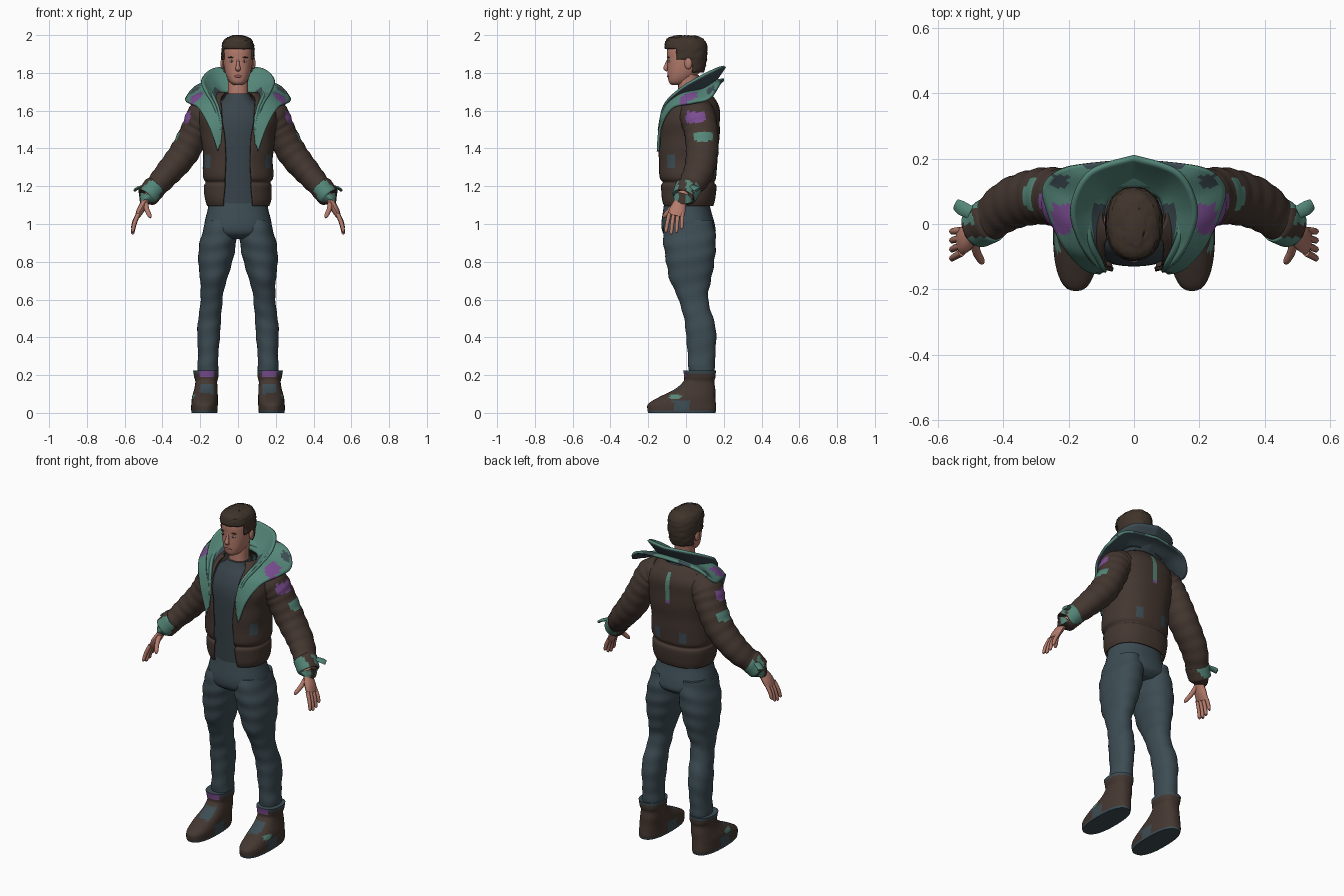
import bpy, bmesh, math, random
from mathutils import Vector

random.seed(4)
if "Cube" in bpy.data.objects:
    bpy.data.objects.remove(bpy.data.objects["Cube"])


def material(name, *rgb):
    m = bpy.data.materials.new(name)
    m.use_nodes = True
    m.diffuse_color = (*rgb, 1)
    m.node_tree.nodes["Principled BSDF"].inputs["Base Color"].default_value = (*rgb, 1)
    return m


TEAL = material("teal", .09, .24, .19)
BROWN = material("brown leather", .058, .038, .03)
SLATE = material("slate cloth", .046, .073, .088)
SHIRT = material("charcoal shirt", .04, .058, .07)
PURPLE = material("purple", .2, .075, .29)
SKIN = material("skin", .46, .2, .15)
HAIR = material("hair brown", .05, .034, .024)
LIPS = material("lips", .33, .11, .1)
WHITE = material("eye white", .5, .45, .42)


def resample(rows, n=6):
    """Smooth curve through the rows."""
    out = []
    for i in range(len(rows) - 1):
        p = [rows[max(i - 1, 0)], rows[i], rows[i + 1], rows[min(i + 2, len(rows) - 1)]]
        for k in range(n):
            t = k / n
            out.append([b + .5 * t * (c - a + t * (2*a - 5*b + 4*c - d + t * (3*b - a - 3*c + d)))
                        for a, b, c, d in zip(*p)])
    return out + [list(rows[-1])]


def finish(name, bm, mats, rule=None, mirror=False, thick=0, offset=0, angle=40):
    """Colour faces by rule, make the object and add modifiers."""
    mesh = bpy.data.meshes.new(name)
    for m in mats:
        mesh.materials.append(m)
    if rule:
        for f in bm.faces:
            f.material_index = rule(f.calc_center_median())
    bm.to_mesh(mesh)
    bm.free()
    ob = bpy.data.objects.new(name, mesh)
    bpy.context.collection.objects.link(ob)
    bpy.ops.object.select_all(action="DESELECT")
    ob.select_set(True)
    bpy.context.view_layer.objects.active = ob
    bpy.ops.object.shade_smooth_by_angle(angle=math.radians(angle))
    if mirror:
        ob.modifiers.new("Mirror", "MIRROR")
    if thick:
        s = ob.modifiers.new("Solidify", "SOLIDIFY")
        s.thickness = thick
        s.material_offset = offset
    return ob


def loft(rings, closed=True, cap=True):
    """Skin a list of point rings."""
    bm = bmesh.new()
    vs = [[bm.verts.new(p) for p in r] for r in rings]
    n = len(vs[0])
    for a, b in zip(vs, vs[1:]):
        for j in range(n if closed else n - 1):
            k = (j + 1) % n
            bm.faces.new((a[j], a[k], b[k], b[j]))
    if cap:
        bm.faces.new(vs[0])
        bm.faces.new(vs[-1])
    bmesh.ops.recalc_face_normals(bm, faces=bm.faces)
    return bm


def column(rows, e=.9, sides=40, ripple=0, freq=70):
    """Upright form; rows are z, centre x, half width, front y, back y, optional front gap."""
    rings = []
    gap = len(rows[0]) > 5
    for z, cx, rx, y0, y1, *w in resample(rows):
        a0 = math.asin((w[0] / rx) ** (1 / e)) if gap else 0
        ring = []
        for j in range(sides):
            t = a0 + (2 * math.pi - 2 * a0) * j / (sides - 1 if gap else sides)
            s, c = math.sin(t), math.cos(t)
            k = 1 + ripple * math.sin(z * freq + 2 * math.sin(t + 1))
            ring.append((cx + k * rx * math.copysign(abs(s) ** e, s),
                         (y0 + y1) / 2 - k * (y1 - y0) / 2 * math.copysign(abs(c) ** e, c), z))
        rings.append(ring)
    return loft(rings, not gap, not gap)


def sweep(rows, sides=12, ripple=0, n=6):
    """Tube; rows are x, y, z, thickness radius, front-to-back radius."""
    rows = resample(rows, n)
    pts = [Vector(r[:3]) for r in rows]
    rings = []
    for i, r in enumerate(rows):
        t = (pts[min(i + 1, len(pts) - 1)] - pts[max(i - 1, 0)]).normalized()
        v = Vector((0, 1, 0))
        v = (v - t * v.dot(t)).normalized()
        u = t.cross(v)
        k = 1 + ripple * math.sin(i * 1.5)
        rings.append([pts[i] + k * (u * r[3] * math.cos(q) + v * r[4] * math.sin(q))
                      for q in (2 * math.pi * j / sides for j in range(sides))])
    return loft(rings)


def blob(name, loc, size, mat, mirror=False):
    bm = bmesh.new()
    bmesh.ops.create_uvsphere(bm, u_segments=16, v_segments=10, radius=1)
    bmesh.ops.scale(bm, vec=size, verts=bm.verts)
    bmesh.ops.translate(bm, vec=loc, verts=bm.verts)
    return finish(name, bm, [mat], mirror=mirror)


def patches(*boxes):
    """Colour rule: index of the first box holding the point (|x|, y, z)."""
    def rule(c):
        p = (abs(c.x), c.y, c.z)
        for index, *b in boxes:
            if all(lo <= v <= hi for v, (lo, hi) in zip(p, b)):
                return index
        return 0
    return rule


ANY = (-9, 9)

# Trousers
finish("trouser_hips", column([(1.15, 0, .15, -.11, .12), (1.08, 0, .16, -.12, .13),
       (1, 0, .178, -.13, .152), (.95, 0, .17, -.12, .155), (.92, 0, .1, -.08, .12)]), [SLATE])
finish("trouser_leg", column([
    (1.02, .1, .07, -.11, .14), (.95, .1, .09, -.122, .155), (.88, .11, .097, -.117, .157),
    (.8, .12, .09, -.105, .15), (.7, .13, .07, -.085, .132), (.64, .137, .06, -.055, .118),
    (.57, .142, .058, -.03, .122), (.5, .15, .06, -.01, .145), (.42, .155, .061, 0, .16),
    (.3, .158, .053, .01, .155), (.24, .16, .056, .012, .152), (.18, .16, .05, .02, .14)],
    ripple=.02), [SLATE], mirror=True)

# Boots, with dark sole, painted arch and coloured tabs
finish("boot", column([
    (0, .178, .068, -.2, .155), (.02, .178, .07, -.205, .16), (.05, .177, .07, -.198, .158),
    (.085, .175, .068, -.14, .155), (.125, .17, .062, -.06, .155), (.165, .168, .058, -.015, .15),
    (.19, .168, .064, -.01, .156), (.225, .17, .068, -.015, .158)], e=.82),
    [BROWN, SLATE, PURPLE, TEAL], patches(
        (1, ANY, ANY, (-1, .012)), (2, (.13, .205), (-.1, .02), (.19, .23)),
        (1, ANY, ANY, (.212, 1)), (3, (.2, 1), (-.09, -.03), (.07, .1)),
        (1, ANY, (-.07, .01), (0, .065)), (1, (.13, .2), (-.1, .0), (.1, .15))), mirror=True)

# Shirt
finish("shirt", column([
    (1.08, 0, .15, -.115, .12), (1.2, 0, .15, -.12, .14), (1.45, 0, .16, -.13, .15),
    (1.55, 0, .16, -.125, .15), (1.62, 0, .13, -.1, .12), (1.66, 0, .08, -.075, .09),
    (1.69, 0, .062, -.056, .07)]), [SHIRT])

# Open jacket body with waistband, back stripe and worn patches
finish("jacket_body", column([
    (1.095, 0, .165, -.125, .145, .078), (1.13, 0, .175, -.135, .155, .076),
    (1.2, 0, .18, -.14, .16, .07), (1.22, 0, .172, -.13, .15, .07),
    (1.25, 0, .186, -.145, .161, .068), (1.35, 0, .185, -.15, .166, .065),
    (1.45, 0, .195, -.15, .176, .07), (1.55, 0, .21, -.145, .18, .085),
    (1.62, 0, .2, -.12, .175, .09), (1.67, 0, .15, -.08, .15, .09),
    (1.7, 0, .1, -.05, .12, .07)], e=.85, sides=70, ripple=.008, freq=45),
    [BROWN, TEAL, SLATE, PURPLE], patches(
        (3, (0, .012), (.1, 1), (1.49, 1.51)), (1, (0, .014), (.1, 1), (1.51, 1.66)),
        (2, (.06, .1), (.1, 1), (1.25, 1.31)), (2, (.14, 1), (-.1, -.06), (1.3, 1.37))),
    thick=.01)

# Sleeves and cuffs
finish("jacket_sleeve", sweep([
    (.12, .05, 1.6, .08, .09), (.18, .06, 1.57, .09, .095), (.225, .08, 1.49, .08, .09),
    (.29, .085, 1.37, .078, .085), (.38, .06, 1.26, .068, .078), (.45, .005, 1.18, .056, .064)],
    sides=36, ripple=.025, n=9), [BROWN, PURPLE, TEAL], patches(
        (1, (.235, 1), (0, .1), (1.535, 1.595)), (2, (.27, 1), (.04, .14), (1.44, 1.485))),
    mirror=True)
finish("sleeve_cuff", sweep([
    (.435, .015, 1.2, .055, .06), (.442, .012, 1.193, .063, .07), (.462, 0, 1.167, .061, .068),
    (.482, -.011, 1.143, .058, .063), (.484, -.012, 1.141, .04, .045)], sides=32),
    [BROWN, TEAL], patches((1, ANY, (-1, -.04), ANY), (1, (.49, 1), (.0, .03), ANY),
                           (1, ANY, (.045, 1), ANY)), mirror=True)
finish("cuff_strap", sweep([(.5, .035, 1.2, .008, .02), (.53, .05, 1.19, .008, .022),
       (.545, .06, 1.18, .008, .018)], sides=8), [TEAL], mirror=True)


# Two-layer collar: rows pair the inner edge point with the outer edge point
def collar(name, rows, rule, bulge):
    rings = []
    for r in resample(rows, 9):
        a, b = Vector(r[:3]), Vector(r[3:])
        rings.append([a.lerp(b, k / 10) + Vector((0, 0, bulge * math.sin(math.pi * k / 10)))
                      for k in range(11)])
    bm = loft(rings, False, False)
    if sum(f.normal.z * f.calc_area() for f in bm.faces) < 0:
        bmesh.ops.reverse_faces(bm, faces=bm.faces)
    finish(name, bm, [TEAL, SLATE, PURPLE, SLATE, SLATE], rule, True, .014, 1)


collar("lower_collar", [
    (.09, -.145, 1.42, .105, -.155, 1.385), (.085, -.145, 1.52, .155, -.14, 1.52),
    (.1, -.12, 1.62, .215, -.075, 1.62), (.13, -.05, 1.69, .265, .03, 1.645),
    (.13, .05, 1.71, .278, .12, 1.67), (.1, .1, 1.72, .2, .175, 1.745),
    (0, .11, 1.73, 0, .2, 1.77)],
    patches((2, (.19, .25), (-.03, .06), ANY), (3, (.2, .25), (.11, .15), ANY),
            (3, (.07, .15), (.17, 1), ANY)), .012)
collar("upper_collar", [
    (.08, -.135, 1.52, .087, -.15, 1.5), (.085, -.11, 1.6, .12, -.12, 1.63),
    (.09, -.05, 1.66, .17, -.04, 1.715), (.09, .03, 1.69, .185, .055, 1.775),
    (.07, .08, 1.7, .13, .155, 1.825), (0, .1, 1.71, 0, .2, 1.838)],
    patches((3, (.0, .125), (-.1, .06), (1.6, 1.73))), -.008)

# Hands
finish("palm", sweep([
    (.465, -.012, 1.165, .025, .03), (.49, -.03, 1.12, .02, .033), (.515, -.045, 1.075, .02, .043),
    (.532, -.054, 1.04, .014, .042)]), [SKIN], mirror=True)
for i, part in enumerate(["index", "middle", "ring", "little"]):
    y, drop = -.088 + .023 * i, (.085, .095, .088, .068)[i]
    finish(part + "_finger", sweep([
        (.527, y, 1.055, .011, .011), (.547, y * 1.12, 1.05 - drop / 2, .011, .0105),
        (.557, y * 1.2, 1.05 - drop, .009, .009), (.556, y * 1.2, 1.045 - drop, .004, .004)],
        sides=10), [SKIN], mirror=True)
finish("thumb", sweep([
    (.49, -.045, 1.115, .014, .016), (.482, -.085, 1.075, .013, .013),
    (.468, -.112, 1.045, .011, .011), (.463, -.12, 1.032, .004, .004)]), [SKIN], mirror=True)

# Neck and head
finish("neck", column([(1.62, 0, .062, -.045, .07), (1.7, 0, .054, -.042, .06),
                       (1.79, 0, .055, -.04, .07)]), [SKIN])
finish("head", column([
    (1.735, 0, .02, -.075, -.02), (1.75, 0, .042, -.09, .01), (1.78, 0, .06, -.096, .05),
    (1.82, 0, .072, -.098, .085), (1.87, 0, .079, -.099, .1), (1.92, 0, .08, -.1, .104),
    (1.955, 0, .07, -.088, .092), (1.975, 0, .04, -.05, .06)]), [SKIN])
finish("nose", sweep([(0, -.094, 1.872, .006, .006), (0, -.103, 1.842, .009, .01),
       (0, -.107, 1.823, .014, .012), (0, -.097, 1.812, .01, .006)]), [SKIN])
blob("ear", (.083, .012, 1.85), (.01, .02, .031), SKIN, True)
blob("eye", (.033, -.09, 1.862), (.014, .006, .006), WHITE, True)
blob("iris", (.033, -.0945, 1.862), (.005, .003, .0055), HAIR, True)
blob("eyebrow", (.034, -.091, 1.882), (.019, .006, .004), HAIR, True)
blob("lips", (0, -.094, 1.782), (.021, .006, .007), LIPS)

# Short hair cut along a stepped hairline
bm = column([
    (1.79, 0, .074, -.09, .09), (1.84, 0, .083, -.1, .105), (1.9, 0, .087, -.107, .112),
    (1.95, 0, .084, -.111, .109), (1.98, 0, .068, -.1, .09), (1.997, 0, .03, -.06, .05)])


def hairline(y):
    return 1.93 if y < -.055 else 1.865 if y < .03 else 1.8


bmesh.ops.delete(bm, geom=[f for f in bm.faces if f.calc_center_median().z
                           < hairline(f.calc_center_median().y)], context="FACES")
bm.normal_update()
for v in bm.verts:
    v.co += v.normal * random.uniform(-.002, .003)
finish("hair", bm, [HAIR], thick=.008)
